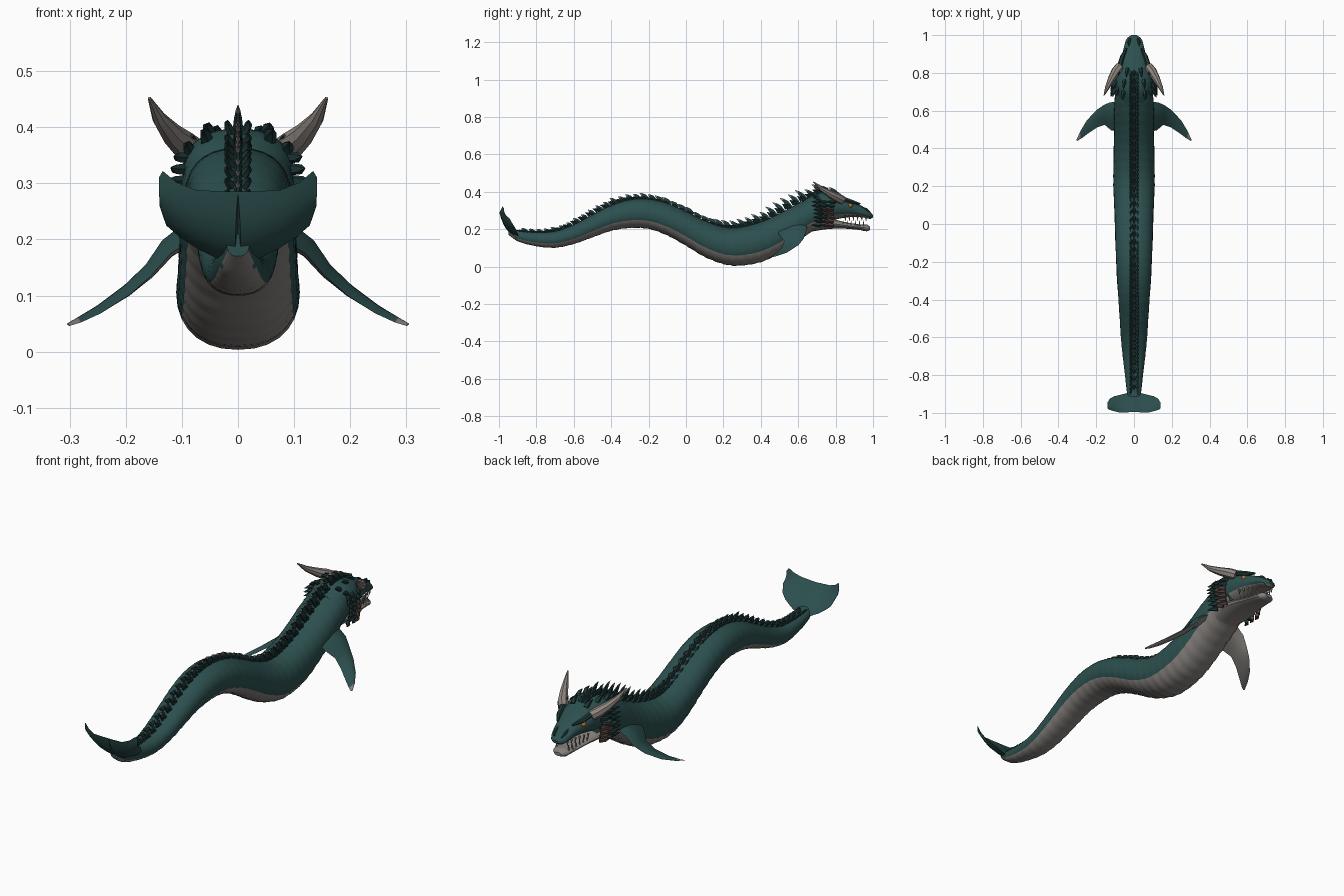
import bpy, bmesh, math, random
from mathutils import Vector

random.seed(4)
if "Cube" in bpy.data.objects:
    bpy.data.objects.remove(bpy.data.objects["Cube"])


def material(name, rgb):
    m = bpy.data.materials.new(name)
    m.use_nodes = True
    m.diffuse_color = (*rgb, 1)
    m.node_tree.nodes["Principled BSDF"].inputs["Base Color"].default_value = (*rgb, 1)
    return m


TEAL = material("deep teal", (0.025, 0.08, 0.078))
DARK = material("dark teal", (0.014, 0.04, 0.04))
GREY = material("belly grey", (0.23, 0.215, 0.2))
HORN = material("horn", (0.27, 0.235, 0.21))
BROWN = material("frill brown", (0.09, 0.055, 0.045))
EYE = material("amber eye", (0.45, 0.16, 0.03))


def finish(bm, name, mats, rule=None, angle=35):
    bmesh.ops.recalc_face_normals(bm, faces=bm.faces)
    bm.normal_update()
    if rule:
        for f in bm.faces:
            f.material_index = rule(f)
    mesh = bpy.data.meshes.new(name)
    bm.to_mesh(mesh)
    bm.free()
    ob = bpy.data.objects.new(name, mesh)
    bpy.context.collection.objects.link(ob)
    for m in mats:
        mesh.materials.append(m)
    bpy.ops.object.select_all(action="DESELECT")
    ob.select_set(True)
    bpy.context.view_layer.objects.active = ob
    bpy.ops.object.shade_smooth_by_angle(angle=math.radians(angle))
    return ob


def sample(keys, y):
    """Smooth interpolation of a key table sorted by its first column."""
    i = 0
    while i < len(keys) - 2 and y > keys[i + 1][0]:
        i += 1
    a, b = keys[i], keys[i + 1]
    p, q = keys[max(i - 1, 0)], keys[min(i + 2, len(keys) - 1)]
    h = b[0] - a[0]
    t = (y - a[0]) / h
    out = []
    for k in range(1, len(a)):
        ma = (b[k] - p[k]) / (b[0] - p[0]) * h
        mb = (q[k] - a[k]) / (q[0] - a[0]) * h
        out.append(a[k] * (2*t**3 - 3*t**2 + 1) + ma * (t**3 - 2*t**2 + t)
                   + b[k] * (3*t**2 - 2*t**3) + mb * (t**3 - t**2))
    return out


def skin(bm, rings):
    """Join closed rings of points into a capped tube."""
    vs = [[bm.verts.new(p) for p in r] for r in rings]
    n = len(vs[0])
    faces = []
    for a, b in zip(vs, vs[1:]):
        for j in range(n):
            faces.append(bm.faces.new((a[j], a[(j+1) % n], b[(j+1) % n], b[j])))
    faces += [bm.faces.new(vs[0]), bm.faces.new(vs[-1][::-1])]
    return faces


def loft(bm, keys, count, segs, rib=0.0):
    y0, y1 = keys[0][0], keys[-1][0]
    rings = []
    for i in range(count + 1):
        y = y0 + (y1 - y0) * i / count
        top, bot, hw = sample(keys, y)
        ring = []
        for j in range(segs):
            a = 2 * math.pi * j / segs
            c, s = math.cos(a), math.sin(a)
            k = 1 - rib * (i % 4) / 3 * (1 if s < -0.3 else 0.35)
            x = math.copysign(abs(c) ** 0.88, c) * hw * k
            z = (top + bot) / 2 + math.copysign(abs(s) ** 0.92, s) * (top - bot) / 2 * k
            ring.append((x, y, z))
        rings.append(ring)
    skin(bm, rings)


def tube(bm, pts, radii, segs=6, flat=1.0):
    """Tapering sweep; flat scales the section across x."""
    pts = [Vector(p) for p in pts]
    rings = []
    for i, p in enumerate(pts):
        d = (pts[min(i+1, len(pts)-1)] - pts[max(i-1, 0)]).normalized()
        u = (Vector((1, 0, 0)) - d * d.x).normalized()
        v = d.cross(u)
        rings.append([p + radii[i] * (u * flat * math.cos(a) + v * math.sin(a))
                      for a in (2 * math.pi * j / segs for j in range(segs))])
    return skin(bm, rings)


def blade(bm, stations, side, sag=0.0, rows=6):
    """Fin made of lens sections; a station is (lead, trail, thickness)."""
    rings = []
    ends = Vector(stations[-1][0]) - Vector(stations[0][0])
    for lead, trail, thick in stations:
        a, b = Vector(lead), Vector(trail)
        n = (b - a).cross(ends).normalized()
        ring = []
        for k in range(2 * rows):
            t = k / rows if k <= rows else 2 - k / rows
            w = math.sin(math.pi * t ** 0.7) * thick * (1 if k < rows else -1)
            p = a.lerp(b, t) + n * (w + sag * 4 * t * (1 - t))
            ring.append((p.x * side, p.y, p.z))
        rings.append(ring)
    skin(bm, rings)


# Serpentine body: y, top, bottom, half width
BODY = [(-.95, .21, .17, .02), (-.9, .195, .135, .036), (-.8, .185, .108, .048), (-.7, .19, .1, .06),
        (-.6, .225, .12, .07), (-.5, .278, .155, .076), (-.4, .328, .19, .083), (-.3, .358, .205, .09),
        (-.2, .362, .2, .095), (-.1, .34, .165, .099), (0, .297, .11, .102), (.1, .248, .05, .106),
        (.2, .213, .012, .11), (.28, .21, .003, .11), (.4, .24, .022, .108), (.5, .285, .07, .106),
        (.6, .338, .138, .106), (.7, .38, .198, .1), (.78, .38, .22, .085)]
bm = bmesh.new()
loft(bm, BODY, 144, 28, 0.03)


def belly_rule(f):
    c = f.calc_center_median()
    top, bot, hw = sample(BODY, c.y)
    jag = 0.05 * (int((c.y + 1) * 22) % 2)
    return 1 if (c.z - bot) / (top - bot) < 0.23 + jag else 0


finish(bm, "body", [TEAL, GREY], belly_rule, 25)

# Skull with upper jaw
HEAD = [(.64, .36, .24, .075), (.7, .392, .24, .095), (.75, .398, .245, .1), (.8, .39, .252, .093),
        (.86, .365, .263, .078), (.91, .34, .265, .06), (.96, .312, .26, .047), (.985, .292, .254, .036),
        (1, .275, .262, .014)]
bm = bmesh.new()
loft(bm, HEAD, 24, 20)
finish(bm, "upper_head", [TEAL, GREY], lambda f: 1 if f.normal.z < -0.75 else 0, 25)

# Lower jaw
JAW = [(.66, .27, .185, .075), (.74, .265, .198, .085), (.8, .25, .203, .074), (.86, .236, .202, .06),
       (.93, .225, .195, .046), (.97, .225, .188, .036), (.985, .213, .196, .018)]
bm = bmesh.new()
loft(bm, JAW, 18, 16)
finish(bm, "lower_jaw", [GREY])

# Teeth along both jaws
bm = bmesh.new()
for s in (1, -1):
    for i in range(6):
        y = .85 + .022 * i
        x = s * (sample(HEAD, y)[2] - .012)
        tube(bm, [(x, y, .272), (x, y + .003, .244)], [.006, .001], 5)
        x = s * (sample(JAW, y - .012)[2] - .01)
        tube(bm, [(x, y - .012, .215), (x, y - .01, .246)], [.005, .001], 5)
finish(bm, "teeth", [HORN])

# Eyes, brows and nostrils
for s, label in ((1, "left"), (-1, "right")):
    bm = bmesh.new()
    bmesh.ops.create_uvsphere(bm, u_segments=12, v_segments=8, radius=.012)
    bmesh.ops.translate(bm, verts=bm.verts, vec=(s * .063, .878, .326))
    finish(bm, label + "_eye", [EYE])
    bm = bmesh.new()
    tube(bm, [(s * .04, .93, .335), (s * .062, .885, .347), (s * .075, .84, .363), (s * .082, .79, .385)],
         [.005, .012, .013, .003])
    tube(bm, [(s * .018, .985, .288), (s * .026, .965, .305), (s * .026, .94, .318)], [.004, .009, .003])
    finish(bm, label + "_brow", [DARK])

    # Swept horn
    bm = bmesh.new()
    tube(bm, [(s * .075, .835, .355), (s * .095, .81, .368), (s * .118, .77, .388),
              (s * .14, .725, .415), (s * .158, .682, .452)], [.024, .025, .02, .013, .003], 8)
    finish(bm, label + "_horn", [HORN])

    # Cheek frill and crown bumps
    bm = bmesh.new()
    for row in range(3):
        for i in range(7):
            z = .22 + .021 * i
            x = .083 + .016 * math.sin(math.pi * (i + 1) / 8)
            y = .79 - .035 * row + random.uniform(-.008, .008)
            tube(bm, [(s * x, y, z), (s * (x + .017), y - .02, z),
                      (s * (x + .025), y - .045, z + .002)], [.011, .009, .001], 5)
    finish(bm, label + "_cheek_frill", [DARK, BROWN],
           lambda f: 1 if f.calc_center_median().y > .745 and f.calc_center_median().z < .31 else 0)
    bm = bmesh.new()
    for x, y, z in ((.05, .76, .383), (.055, .7, .373), (.085, .72, .35), (.035, .82, .378)):
        tube(bm, [(s * x, y, z), (s * (x + .004), y - .018, z + .017), (s * (x + .006), y - .045, z + .022)],
             [.013, .01, .001], 5)
    finish(bm, label + "_crown_bumps", [DARK])

    # Pectoral fin, grey beneath
    bm = bmesh.new()
    blade(bm, [((.08, .65, .225), (.08, .49, .2), .02), ((.13, .643, .19), (.12, .495, .175), .016),
               ((.16, .63, .15), (.155, .525, .135), .012), ((.2, .602, .115), (.195, .512, .1), .009),
               ((.25, .548, .08), (.245, .478, .068), .006), ((.285, .49, .06), (.28, .452, .052), .004),
               ((.305, .445, .05), (.3, .44, .046), .002)], s)
    finish(bm, label + "_pectoral_fin", [TEAL, GREY],
           lambda f: 1 if f.normal.z < -.15 or abs(f.calc_center_median().x) > .285 else 0)

    # Upturned tail fluke
    bm = bmesh.new()
    blade(bm, [((0, -.89, .16), (0, -.995, .285), .018), ((.035, -.895, .165), (.035, -.997, .286), .014),
               ((.075, -.905, .185), (.075, -.998, .288), .01), ((.105, -.912, .205), (.11, -.99, .302), .007),
               ((.128, -.925, .225), (.134, -.982, .322), .005), ((.14, -.945, .26), (.141, -.972, .31), .002)],
          s, -.012)
    ob = finish(bm, label + "_tail_fluke", [TEAL])

# Dorsal crest: leaning spikes with small scales at their feet
bm = bmesh.new()
tips = set()
count = 42
for i in range(count):
    y = -.86 + 1.66 * i / (count - 1)
    z = sample(BODY, y)[0] if y < .68 else sample(HEAD, y)[0]
    h = .017 + .03 * min(1, max(0, (y + .95) / 1.5))
    if y > .74:
        h *= .7
    h *= random.uniform(.85, 1.1)
    z -= .006
    faces = tube(bm, [(0, y, z), (0, y - h * .35, z + h * .6), (0, y - h * .75, z + h * .92),
                      (0, y - h * 1.1, z + h * 1.12)], [.02, .014, .008, .001], 6, .5)
    tips.update(faces[12:18])
    for s in (1, -1):
        for k in (0, .02):
            tube(bm, [(s * .012, y - k, z), (s * .019, y - k - .01, z + h * .35),
                      (s * .019, y - k - .024, z + h * .5)], [.01, .008, .001], 5, .8)
for f in tips:
    f.material_index = 1
finish(bm, "dorsal_crest", [DARK, HORN])
